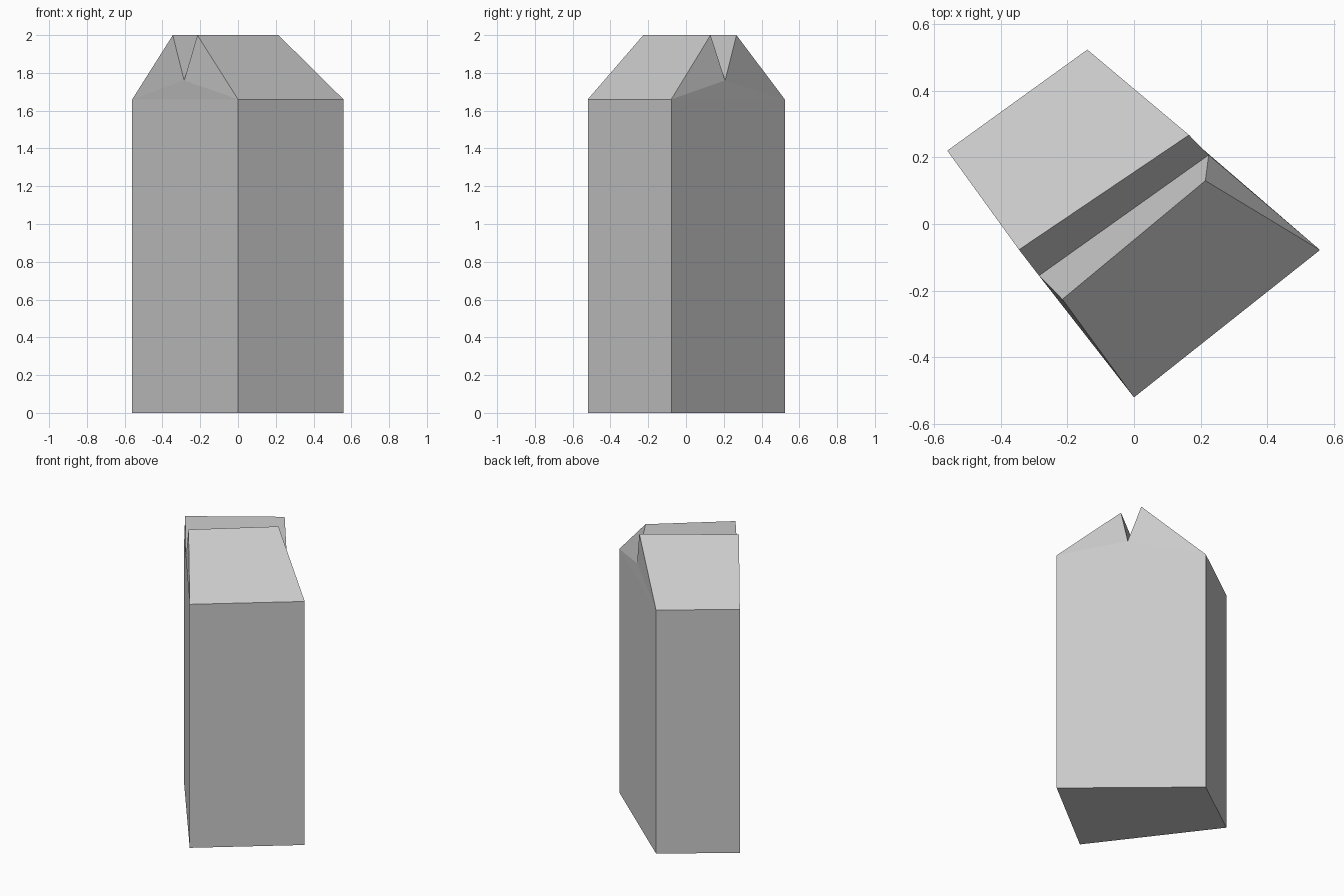
import bpy, bmesh

if "Cube" in bpy.data.objects:
    bpy.data.objects.remove(bpy.data.objects["Cube"])

EAVE, RIDGE, VALLEY = 1.66, 2.0, 1.76


def end_profile(back, front, ridge_back, valley, ridge_front):
    # Gable outline: back foot, back eave, ridge, valley, ridge, front eave, front foot
    plan = [back, back, ridge_back, valley, ridge_front, front, front]
    heights = [0, EAVE, RIDGE, VALLEY, RIDGE, EAVE, 0]
    return [(x, y, z) for (x, y), z in zip(plan, heights)]


bm = bmesh.new()

# The two gable ends of the house
left = [bm.verts.new(p) for p in end_profile(
    (-0.56, 0.22), (0, -0.52), (-0.345, -0.077), (-0.285, -0.155), (-0.215, -0.226))]
right = [bm.verts.new(p) for p in end_profile(
    (-0.14, 0.523), (0.558, -0.078), (0.165, 0.267), (0.224, 0.207), (0.214, 0.13))]

# Gable walls, folded along the lines that meet at the valley
for end in (left, right):
    for ids in ((0, 1, 5, 6), (1, 3, 5), (1, 2, 3), (3, 4, 5)):
        bm.faces.new([end[i] for i in ids])

# Long walls, double roof and floor join the ends
n = len(left)
for i in range(n):
    j = (i + 1) % n
    bm.faces.new((left[i], left[j], right[j], right[i]))

bmesh.ops.recalc_face_normals(bm, faces=bm.faces)
mesh = bpy.data.meshes.new("house_block")
bm.to_mesh(mesh)
bm.free()
house = bpy.data.objects.new("house_block", mesh)
bpy.context.collection.objects.link(house)
